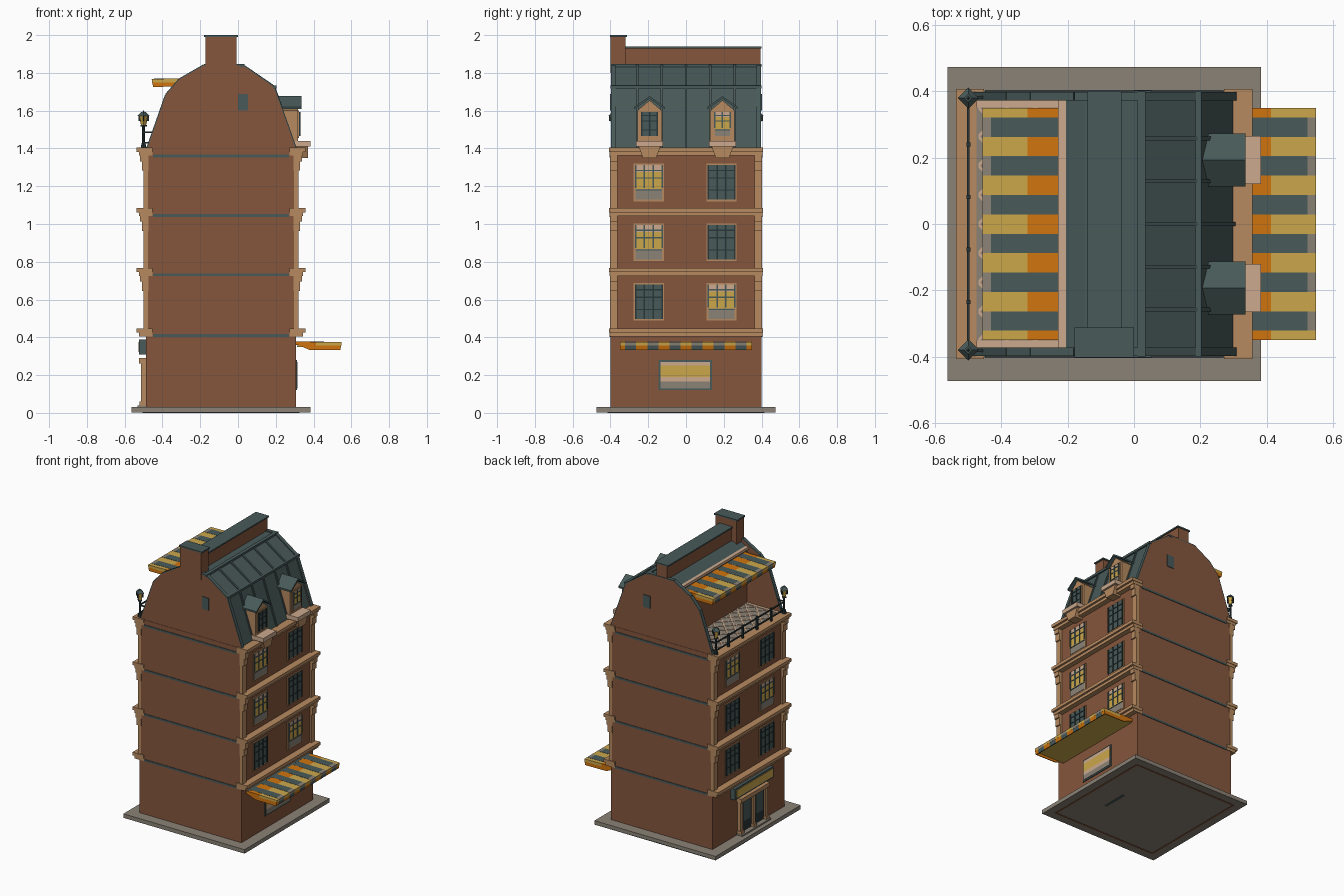
import bpy, bmesh, math
from mathutils import Vector

if "Cube" in bpy.data.objects:
    bpy.data.objects.remove(bpy.data.objects["Cube"])

# ---- flat colours (sRGB converted to linear) ----
COL = {"brick": (134, 86, 61), "tan": (182, 138, 96), "peach": (204, 170, 142),
       "slate": (72, 90, 89), "iron": (42, 54, 56), "grey": (138, 130, 118),
       "yellow": (204, 167, 75), "orange": (208, 116, 14)}
NAMES = list(COL)
MATS = []
for n, c in COL.items():
    m = bpy.data.materials.new(n)
    m.diffuse_color = [((v / 255 + 0.055) / 1.055) ** 2.4 for v in c] + [1]
    m.use_nodes = True
    m.node_tree.nodes["Principled BSDF"].inputs["Base Color"].default_value = m.diffuse_color
    MATS.append(m)

parts = {}          # part name -> bmesh being collected


def prism(name, pts, a, b, mat, axis="y"):
    """Extrude a 2D profile (xz for axis y, yz for axis x, xy for axis z) from a to b."""
    bm = parts.setdefault(name, bmesh.new())

    def place(p, t):
        return {"y": (p[0], t, p[1]), "x": (t, p[0], p[1]), "z": (p[0], p[1], t)}[axis]
    lo = [bm.verts.new(place(p, a)) for p in pts]
    hi = [bm.verts.new(place(p, b)) for p in pts]
    k = len(pts)
    faces = [bm.faces.new(lo), bm.faces.new(hi)]
    faces += [bm.faces.new((lo[i], lo[(i + 1) % k], hi[(i + 1) % k], hi[i])) for i in range(k)]
    for f in faces:
        f.material_index = NAMES.index(mat)
    bmesh.ops.recalc_face_normals(bm, faces=faces)


def box(name, x0, x1, y0, y1, z0, z1, mat):
    prism(name, [(x0, z0), (x1, z0), (x1, z1), (x0, z1)], y0, y1, mat)


def strip(name, p, q, t, y0, y1, mat):
    """Thin slab lying on the line p-q of an xz profile, raised by t."""
    p, q = Vector(p), Vector(q)
    d = (q - p).normalized()
    n = Vector((-d.y, d.x)) * t
    prism(name, [p, q, q + n, p + n], y0, y1, mat)


def fbox(name, s, u0, u1, y0, y1, z0, z1, mat):
    """Box on a street wall; s=1 right wall, s=-1 left wall, u = distance out of the wall."""
    box(name, -0.09 + s * (0.397 + u0), -0.09 + s * (0.397 + u1), y0, y1, z0, z1, mat)


def frustum(name, x, y, z0, z1, r0, r1, mat, seg=4):
    bm = parts.setdefault(name, bmesh.new())
    ret = bmesh.ops.create_cone(bm, cap_ends=True, segments=seg, radius1=r0, radius2=r1, depth=z1 - z0)
    bmesh.ops.translate(bm, verts=ret["verts"], vec=(x, y, (z0 + z1) / 2))
    for f in {f for v in ret["verts"] for f in v.link_faces}:
        f.material_index = NAMES.index(mat)


# ---- pavement base ----
box("pavement", -0.563, 0.383, -0.474, 0.474, 0.002, 0.03, "grey")
box("pavement", -0.563, 0.383, -0.474, 0.474, 0.002, 0.008, "iron")
for a in (-1, 1):
    box("underside_ring", -0.50, 0.32, a * 0.41 - 0.006, a * 0.41 + 0.006, 0, 0.006, "brick")
    box("underside_ring", -0.09 + a * 0.41 - 0.006, -0.09 + a * 0.41 + 0.006, -0.41, 0.41, 0, 0.006, "brick")
box("underside_bar", 0.12, 0.14, -0.13, 0.05, 0, 0.006, "slate")

# ---- walls ----
box("main_walls", -0.487, 0.307, -0.4, 0.4, 0.03, 1.4, "brick")
GABLE = [(-0.48, 1.4), (-0.38, 1.685), (-0.31, 1.765), (-0.18, 1.84),
         (0.025, 1.84), (0.19, 1.725), (0.305, 1.4)]
for s in (-1, 1):
    ya, yb = sorted((s * 0.372, s * 0.398))
    prism("party_wall", GABLE, ya, yb, "brick")
    for p, q in zip(GABLE, GABLE[1:]):
        strip("wall_coping", p, q, 0.006, ya, yb, "slate")
    for z in (0.41, 0.732, 1.045, 1.36):
        box("wall_line", -0.45, 0.27, s * 0.398, s * 0.404, z - 0.007, z + 0.007, "slate")
    box("gable_vent", 0.0, 0.053, s * 0.395, s * 0.403, 1.6, 1.687, "slate")

# ---- slate roof with raised seams, ridge wall, chimney ----
prism("roof", [(-0.21, 1.4), (-0.21, 1.8), (-0.15, 1.838), (0.025, 1.838), (0.19, 1.725), (0.30, 1.4)],
      -0.375, 0.375, "slate")
for i in range(-2, 3):
    y = i * 0.129
    strip("roof_seams", (0.025, 1.838), (0.19, 1.725), 0.008, y - 0.006, y + 0.006, "slate")
    strip("roof_seams", (0.19, 1.725), (0.30, 1.4), 0.008, y - 0.006, y + 0.006, "slate")
box("roof_lip", 0.185, 0.203, -0.4, 0.4, 1.718, 1.734, "slate")
box("roof_lip", 0.01, 0.035, -0.4, 0.4, 1.832, 1.846, "slate")
box("ridge_wall", -0.13, -0.045, -0.33, 0.395, 1.83, 1.93, "brick")
box("ridge_cap", -0.14, -0.037, -0.33, 0.4, 1.93, 1.94, "slate")
box("chimney", -0.172, -0.008, -0.4, -0.32, 1.8, 1.99, "brick")
box("chimney_cap", -0.18, 0.0, -0.403, -0.313, 1.99, 2.0, "slate")


# ---- windows ----
def window(s, yc, z0, z1, w, lit, u=0.0, cols=3):
    h = z1 - z0
    fbox("window_frame", s, u - 0.01, u + 0.006, yc - w / 2, yc + w / 2, z0, z1, "tan")
    a, b = yc - w / 2 + 0.01, yc + w / 2 - 0.01
    g0, g1 = z0 + 0.01, z1 - 0.008
    bands = [(0, 0.3, "grey"), (0.3, 0.5, "yellow"), (0.5, 0.8, "yellow"), (0.8, 1, "peach")] if lit \
        else [(0, 1, "slate")]
    for p, q, m in bands:
        fbox("window_glass", s, u, u + 0.009, a, b, g0 + p * (g1 - g0), g0 + q * (g1 - g0), m)
    bar = "slate" if lit else "iron"
    for i in range(cols + 1):
        y = a + (b - a) * i / cols
        fbox("window_bars", s, u, u + 0.013, y - 0.004, y + 0.004, g0 + (0.3 * h if lit else 0), g1, bar)
    for f in (0.3, 0.62, 0.82):
        fbox("window_bars", s, u, u + 0.012, a, b, z0 + f * h - 0.003, z0 + f * h + 0.003, bar)


LIT = {1: [(0, 1), (1, 0), (1, 0)], -1: [(0, 0), (1, 0), (0, 1)]}
for s in (1, -1):
    for row, z in enumerate((0.488, 0.803, 1.12)):
        for k, yc in enumerate((-0.197, 0.188)):
            window(s, yc, z, z + 0.2, 0.16, LIT[s][row][k])
    # ---- storey cornices ----
    for z in (0.405, 0.725, 1.042, 1.362):
        fbox("cornice", s, -0.035, 0.036, -0.405, 0.405, z, z + 0.02, "tan")
        fbox("cornice", s, -0.035, 0.050, -0.408, 0.408, z + 0.02, z + 0.042, "tan")
    # ---- corner pilasters with stepped capitals ----
    for z0, z1 in ((0.447, 0.725), (0.767, 1.042), (1.084, 1.362)):
        for e in (-1, 1):
            y0, y1 = sorted((e * 0.362, e * 0.403))
            fbox("pilaster", s, -0.01, 0.012, y0, y1, z0, z1, "tan")
            fbox("pilaster", s, -0.012, 0.022, y0, y1, z1 - 0.08, z1, "tan")
            fbox("pilaster", s, -0.014, 0.032, y0, y1, z1 - 0.03, z1, "tan")

# ---- shop window on the right wall ----
fbox("shop_window_frame", 1, -0.01, 0.006, -0.145, 0.138, 0.12, 0.28, "slate")
for z0, z1, m in ((0.13, 0.165, "grey"), (0.165, 0.19, "peach"), (0.19, 0.25, "yellow"), (0.25, 0.27, "peach")):
    fbox("shop_window_glass", 1, 0, 0.009, -0.135, 0.128, z0, z1, m)


# ---- striped awnings ----
def awning(name, x0, s, zt):
    ys = [-0.35] + [-0.322 + 0.0585 * i for i in range(12)] + [0.35]

    def X(d):
        return x0 + s * d
    for i, (a, b) in enumerate(zip(ys, ys[1:])):
        warm = i % 2 == 0
        cut = 0.106 if warm else 0.216
        c = ("orange", "yellow") if warm else ("slate", "grey")
        prism(name, [(X(0), zt), (X(cut), zt - 0.002), (X(cut), zt - 0.022), (X(0), zt - 0.018)], a, b, c[0])
        prism(name, [(X(cut), zt - 0.002), (X(0.242), zt - 0.004), (X(0.24), zt - 0.022), (X(cut), zt - 0.022)],
              a, b, c[1])
        prism(name + "_valance", [(X(0.240), zt - 0.02), (X(0.234), zt - 0.046), (X(0.228), zt - 0.046),
                                  (X(0.228), zt - 0.02)], a, b, "orange" if warm else "slate")
    for e in (-1, 1):
        y0, y1 = sorted((e * 0.344, e * 0.35))
        prism(name + "_valance", [(X(0.01), zt - 0.018), (X(0.235), zt - 0.018), (X(0.23), zt - 0.046),
                                  (X(0.07), zt - 0.044)], y0, y1, "orange")
    box(name + "_lining", *sorted((X(0.005), X(0.23))), -0.345, 0.345, zt - 0.028, zt - 0.022, "yellow")


awning("shop_awning", 0.307, 1, 0.378)
awning("terrace_awning", -0.215, -1, 1.772)
box("shop_awning", 0.30, 0.325, -0.35, 0.35, 0.362, 0.378, "slate")

# ---- dormers ----
for yc, lit in ((-0.193, False), (0.193, True)):
    def Y(*pts):
        return [(yc + p[0], p[1]) for p in pts]
    prism("dormer", Y((-0.065, 1.42), (0.065, 1.42), (0.065, 1.6), (0, 1.655), (-0.065, 1.6)), 0.2, 0.318, "tan", "x")
    prism("dormer_roof", Y((-0.08, 1.608), (0, 1.664), (0.08, 1.608), (0.08, 1.62), (0, 1.677), (-0.08, 1.62)),
          0.2, 0.336, "slate", "x")
    box("dormer_sill", 0.29, 0.384, yc - 0.072, yc + 0.072, 1.41, 1.44, "peach")
    prism("dormer_bracket", Y((-0.058, 1.41), (0.058, 1.41), (0.035, 1.35), (-0.035, 1.35)), 0.3, 0.37, "tan", "x")
    window(1, yc, 1.455, 1.6, 0.1, lit, 0.011, 2)

# ---- terrace: floor, lattice, back wall ----
box("terrace_floor", -0.475, -0.21, -0.372, 0.372, 1.395, 1.405, "grey")
for e in (-1, 1):
    box("terrace_border", -0.475, -0.21, e * 0.362 - 0.01, e * 0.362 + 0.01, 1.4, 1.409, "peach")
for i in range(-4, 4):
    for d in (-1, 1):
        y = i * 0.088 + (0 if d > 0 else 0.088)
        for k in range(3):   # zigzag paving lines
            xa, xb = -0.47 + 0.086 * k, -0.47 + 0.086 * (k + 1)
            ya, yb = (y, y + d * 0.088) if k % 2 == 0 else (y + d * 0.088, y)
            prism("terrace_paving", [(xa, ya - 0.006), (xb, yb - 0.006), (xb, yb + 0.006), (xa, ya + 0.006)],
                  1.4, 1.408, "peach", "z")
box("terrace_back_wall", -0.217, -0.2, -0.373, 0.373, 1.4, 1.79, "brick")
box("terrace_wall_trim", -0.23, -0.205, -0.373, 0.373, 1.785, 1.803, "peach")

# ---- railing and corner lamps ----
for z in (1.43, 1.485):
    box("railing", -0.504, -0.496, -0.38, 0.38, z - 0.004, z + 0.004, "iron")
    for e in (-1, 1):
        box("railing", -0.5, -0.45, e * 0.383 - 0.004, e * 0.383 + 0.004, z - 0.004, z + 0.004, "iron")
for y in (-0.235, -0.077, 0.081, 0.24):
    box("railing", -0.506, -0.494, y - 0.006, y + 0.006, 1.4, 1.497, "iron")
for y in (-0.38, 0.38):
    frustum("lamp_post", -0.5, y, 1.4, 1.43, 0.016, 0.010, "iron", 8)
    frustum("lamp_post", -0.5, y, 1.43, 1.52, 0.007, 0.007, "iron", 8)
    frustum("lantern_frame", -0.5, y, 1.515, 1.525, 0.017, 0.017, "iron")
    frustum("lantern_glass", -0.5, y, 1.525, 1.572, 0.014, 0.025, "yellow")
    for k in range(4):
        dx, dy = math.cos(k * math.pi / 2), math.sin(k * math.pi / 2)
        p, q = Vector((-0.5 + dx * 0.013, y + dy * 0.013)), Vector((-0.5 + dx * 0.025, y + dy * 0.025))
        box("lantern_frame", min(p.x, q.x) - 0.003, max(p.x, q.x) + 0.003,
            min(p.y, q.y) - 0.003, max(p.y, q.y) + 0.003, 1.545, 1.572, "iron")
    frustum("lantern_roof", -0.5, y, 1.572, 1.592, 0.032, 0.012, "slate")
    frustum("lantern_roof", -0.5, y, 1.592, 1.602, 0.006, 0.001, "slate")

# ---- entrance and sign on the left wall ----
fbox("door_step", -1, 0, 0.045, -0.19, 0.13, 0.03, 0.04, "grey")
fbox("door_panel", -1, -0.01, 0.012, -0.16, 0.10, 0.03, 0.27, "iron")
for y in (-0.17, -0.03, 0.11):
    fbox("door_frame", -1, 0, 0.026, y - 0.014, y + 0.014, 0.03, 0.27, "tan")
    fbox("door_frame", -1, 0, 0.034, y - 0.018, y + 0.018, 0.03, 0.06, "tan")
fbox("door_frame", -1, 0, 0.036, -0.19, 0.13, 0.262, 0.29, "tan")
for y in (-0.10, 0.04):
    fbox("door_glass", -1, 0, 0.016, y - 0.04, y + 0.04, 0.11, 0.25, "slate")
fbox("sign_frame", -1, 0, 0.036, -0.23, 0.2, 0.31, 0.388, "slate")
fbox("sign_panel", -1, 0.03, 0.040, -0.215, 0.185, 0.322, 0.376, "yellow")

# ---- turn the collected parts into objects ----
for name, bm in parts.items():
    me = bpy.data.meshes.new(name)
    bm.to_mesh(me)
    bm.free()
    for m in MATS:
        me.materials.append(m)
    bpy.context.scene.collection.objects.link(bpy.data.objects.new(name, me))
